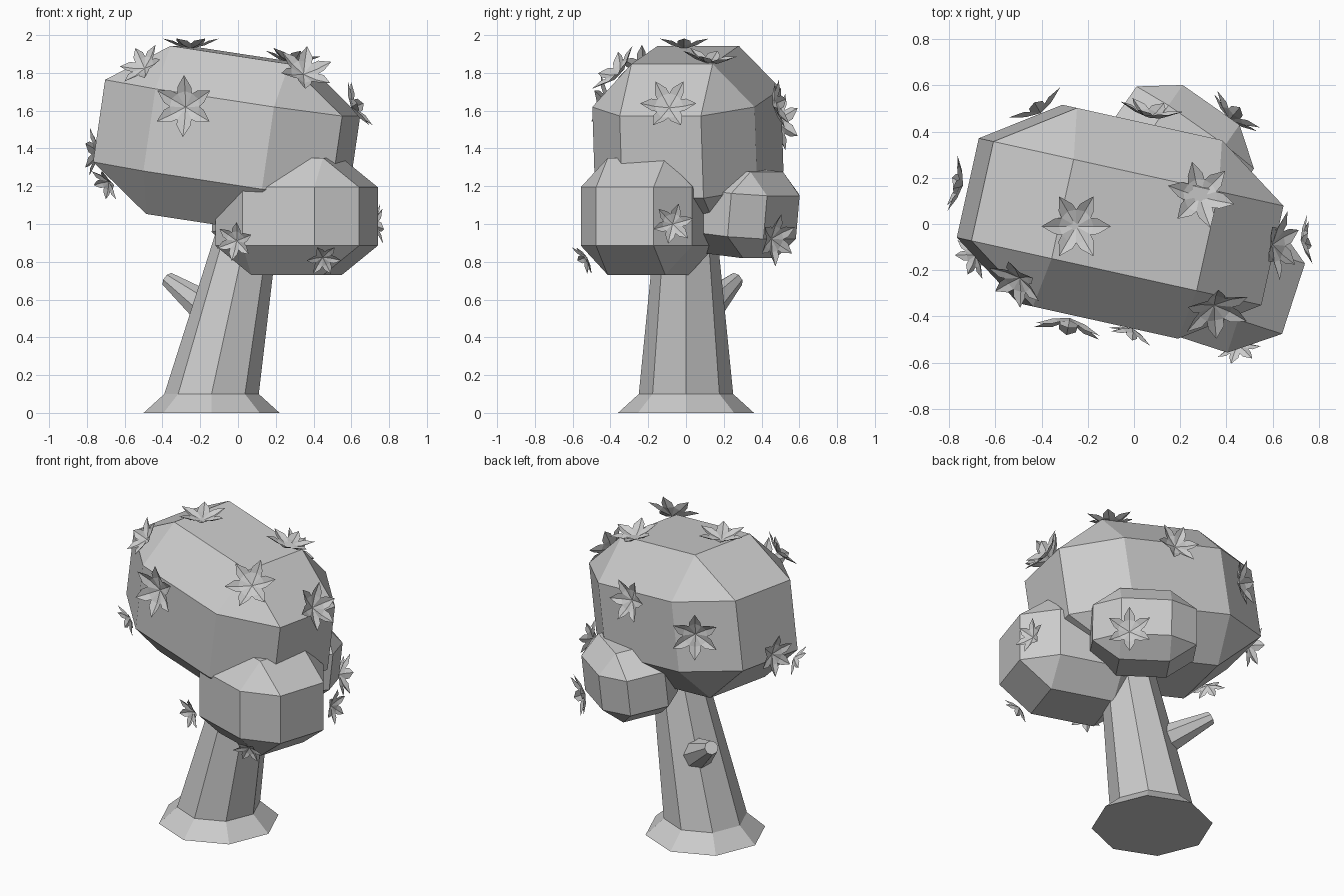
import bpy, bmesh, math
from mathutils import Vector, Euler, Matrix
from itertools import product

if "Cube" in bpy.data.objects:
    bpy.data.objects.remove(bpy.data.objects["Cube"])


def finish(name, bm, recalc=True):
    if recalc:
        bmesh.ops.recalc_face_normals(bm, faces=bm.faces)
    me = bpy.data.meshes.new(name)
    bm.to_mesh(me)
    bm.free()
    ob = bpy.data.objects.new(name, me)
    bpy.context.collection.objects.link(ob)
    return ob


def loft(name, rings, sides):
    """Tube through rings of (centre, radius, rotation)."""
    bm = bmesh.new()
    loops = []
    for c, r, rot in rings:
        pts = [Vector((r * math.cos(2 * math.pi * i / sides), r * math.sin(2 * math.pi * i / sides), 0))
               for i in range(sides)]
        loops.append([bm.verts.new(Vector(c) + rot @ p) for p in pts])
    for a, b in zip(loops, loops[1:]):
        for i in range(sides):
            j = (i + 1) % sides
            bm.faces.new((a[i], a[j], b[j], b[i]))
    bm.faces.new(loops[0][::-1])
    bm.faces.new(loops[-1])
    return finish(name, bm)


def foliage(name, centre, half, inner, rot):
    """Chamfered box: every corner cut to a triangle."""
    bm = bmesh.new()
    for s in product((-1, 1), repeat=3):
        for axis in range(3):
            bm.verts.new([s[k] * (half[k] if k == axis else inner[k]) for k in range(3)])
    bmesh.ops.convex_hull(bm, input=bm.verts)
    bmesh.ops.dissolve_limit(bm, angle_limit=0.01, verts=bm.verts, edges=bm.edges)
    ob = finish(name, bm)
    e = Euler([math.radians(a) for a in rot], 'XYZ')
    ob.data.transform(Matrix.Translation(centre) @ e.to_matrix().to_4x4())
    return ob


def flower(name, pos, normal, r, spin):
    """Six cupped pointed petals around a low centre."""
    bm = bmesh.new()
    rot = Vector(normal).to_track_quat('Z', 'Y').to_matrix()

    def vert(deg, rad, h):
        a = math.radians(deg + spin)
        p = Vector((rad * math.cos(a), rad * math.sin(a), h)) * r
        return bm.verts.new(Vector(pos) + rot @ p)

    centre = vert(0, 0, -0.08)
    valley = [vert(60 * i - 30, 0.48, 0.1) for i in range(6)]
    for i in range(6):
        a, b = valley[i], valley[(i + 1) % 6]
        left, right = vert(60 * i - 20, 0.66, 0.2), vert(60 * i + 20, 0.66, 0.2)
        tip = vert(60 * i, 1.0, 0.28)
        base = vert(60 * i, 0.5, 0.04)
        for f in ((centre, a, base), (centre, base, b), (a, left, tip, base), (base, tip, right, b)):
            bm.faces.new(f)
    return finish(name, bm, False)


# Trunk with flared foot, leaning right
flat = Matrix.Identity(3)
loft("trunk", [((-0.14, 0, 0), 0.36, flat), ((-0.14, 0, 0.1), 0.25, flat),
               ((0.1, 0, 1.2), 0.14, flat)], 8)

# Cut branch stub on the back left
start, end = Vector((-0.12, 0.07, 0.52)), Vector((-0.37, 0.265, 0.705))
aim = (end - start).to_track_quat('Z', 'Y').to_matrix()
loft("branch_stub", [(start, 0.105, aim), (end, 0.042, aim)], 8)

# Foliage masses
foliage("main_foliage", (-0.06, 0.01, 1.45), (0.65, 0.44, 0.45), (0.325, 0.22, 0.22), (0, 8.5, -12.5))
foliage("right_foliage", (0.31, -0.2, 1.04), (0.4, 0.31, 0.31), (0.2, 0.16, 0.155), (0, 0, -18))
foliage("back_foliage", (0.19, 0.31, 1.06), (0.31, 0.24, 0.23), (0.15, 0.12, 0.115), (-6, 0, -35))

# Flowers: position, facing, radius, spin
flowers = [
    ((-0.25, -0.01, 1.94), (0.0, 0.0, 1), 0.15, 0),
    ((-0.28, -0.42, 1.62), (-0.2, -1, 0.1), 0.165, 30),
    ((-0.5, -0.24, 1.83), (-0.5, -0.6, 0.6), 0.13, 10),
    ((0.35, -0.36, 1.8), (0.25, -0.7, 0.65), 0.155, 15),
    ((0.285, 0.12, 1.86), (0.15, 0.15, 1), 0.15, 30),
    ((0.61, -0.09, 1.62), (0.9, -0.1, 0.45), 0.15, 0),
    ((-0.75, 0.17, 1.38), (-1, 0.2, 0.05), 0.13, 20),
    ((-0.69, -0.14, 1.22), (-0.7, -0.45, -0.5), 0.1, 0),
    ((-0.41, 0.49, 1.54), (-0.5, 0.85, 0), 0.15, 30),
    ((0.07, 0.47, 1.63), (0.2, 1, 0.2), 0.14, 10),
    ((-0.01, -0.46, 0.91), (-0.35, -0.9, -0.1), 0.105, 20),
    ((0.45, -0.53, 0.82), (0.2, -0.8, -0.5), 0.095, 0),
    ((0.73, -0.07, 1.0), (1, 0.1, 0.05), 0.11, 15),
    ((0.42, 0.46, 0.92), (0.65, 0.75, -0.15), 0.14, 30),
]
for i, (p, n, r, s) in enumerate(flowers, 1):
    flower(f"flower_{i:02d}", p, n, r, s)
